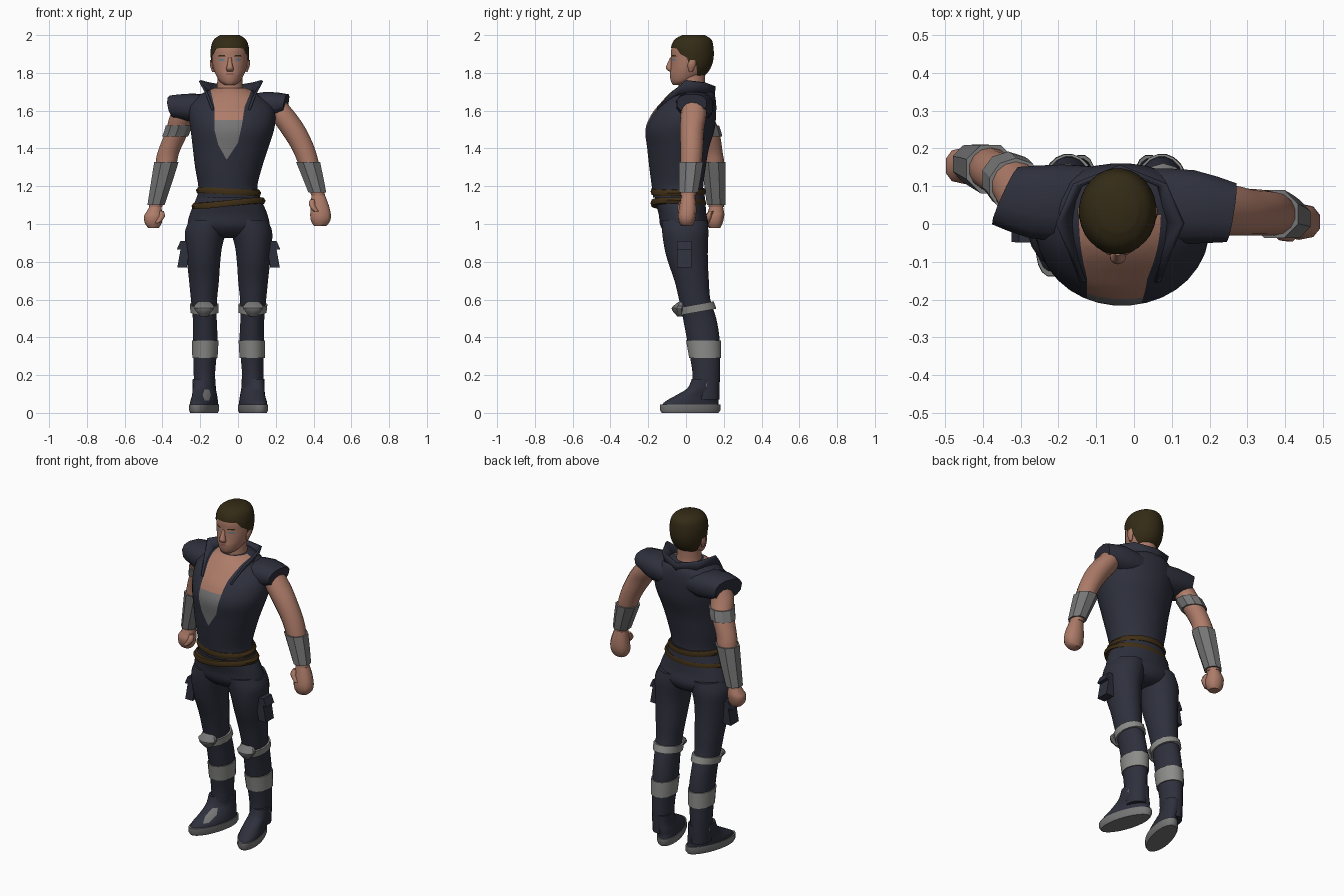
import bpy, bmesh, math
from mathutils import Vector

cube = bpy.data.objects.get("Cube")
if cube:
    bpy.data.objects.remove(cube)

X, Y, Z = Vector((1, 0, 0)), Vector((0, 1, 0)), Vector((0, 0, 1))
FRONT = -Y
MID = -0.05          # the body's own centre line
HEAD = -0.043


def material(name, *rgb):
    m = bpy.data.materials.new(name)
    m.use_nodes = True
    color = (*rgb, 1)
    m.diffuse_color = color
    m.node_tree.nodes["Principled BSDF"].inputs["Base Color"].default_value = color
    return m


navy = material("navy cloth", .027, .029, .045)
skin = material("skin", .42, .2, .14)
grey = material("grey padding", .18, .18, .18)
pale = material("pale grey strap", .26, .26, .25)
hair_brown = material("dark brown hair", .034, .024, .008)
leather = material("brown leather", .05, .028, .008)
eye_blue = material("grey blue eyes", .16, .2, .25)
lip_red = material("lips", .29, .11, .09)


def finish(name, bm, mat, angle=50):
    bmesh.ops.recalc_face_normals(bm, faces=bm.faces[:])
    me = bpy.data.meshes.new(name)
    bm.to_mesh(me)
    bm.free()
    me.materials.append(mat)
    ob = bpy.data.objects.new(name, me)
    bpy.context.collection.objects.link(ob)
    bpy.ops.object.select_all(action='DESELECT')
    ob.select_set(True)
    bpy.context.view_layer.objects.active = ob
    bpy.ops.object.shade_smooth_by_angle(angle=math.radians(angle))
    return ob


def spline(rows, steps):
    """Smooth interpolation of the rows."""
    out = []
    for i in range(len(rows) - 1):
        quad = [rows[max(i - 1, 0)], rows[i], rows[i + 1], rows[min(i + 2, len(rows) - 1)]]
        for k in range(steps):
            t = k / steps
            out.append([b + t / 2 * (c - a + t * (2 * a - 5 * b + 4 * c - d + t * (3 * (b - c) + d - a)))
                        for a, b, c, d in zip(*quad)])
    return out + [list(rows[-1])]


def loft(name, rows, mat, seg=20, steps=4, u=X, v=Y, power=1, warp=None, angle=50):
    """Skin over oval rings; each row is centre x, y, z and two radii."""
    bm = bmesh.new()
    rings = []
    for x, y, z, ra, rb in spline(rows, steps):
        ring = []
        for k in range(seg):
            a = math.tau * (k + .5) / seg
            c, s = math.cos(a), math.sin(a)
            p = Vector((x, y, z)) + u * ra * math.copysign(abs(c) ** power, c) \
                + v * rb * math.copysign(abs(s) ** power, s)
            if warp:
                p += warp(p)
            ring.append(bm.verts.new(p))
        rings.append(ring)
    for lo, hi in zip(rings, rings[1:]):
        for k in range(seg):
            j = (k + 1) % seg
            bm.faces.new((lo[k], lo[j], hi[j], hi[k]))
    bm.faces.new(rings[0])
    bm.faces.new(rings[-1])
    return finish(name, bm, mat, angle)


def band(name, rows, low, high, grow, mat, **kw):
    """Sleeve that follows a lofted limb between two heights."""
    dense = spline(rows, 12)
    pick = [min(dense, key=lambda r: abs(r[2] - h)) for h in (low, (low + high) / 2, high)]
    return loft(name, [(*r[:3], r[3] + grow, r[4] + grow) for r in pick], mat, steps=1, **kw)


def region(ob, poly, mat, axis, both=False, keep=False):
    """Cut a polygon through the faces turned to an axis and colour what lies inside."""
    def flat(p):
        return (p.y if axis.x else p.x), p.z

    def inside(p):
        a, b = flat(p)
        hit = False
        for (a0, b0), (a1, b1) in zip(poly, poly[1:] + poly[:1]):
            if (b0 > b) != (b1 > b) and a < a0 + (b - b0) * (a1 - a0) / (b1 - b0):
                hit = not hit
        return hit

    bm = bmesh.new()
    bm.from_mesh(ob.data)
    pad = .04
    box = [(min(q) - pad, max(q) + pad) for q in zip(*poly)]

    def chosen():
        return [f for f in bm.faces if (both or f.normal.dot(axis) > .02) and
                all(l <= c <= h for c, (l, h) in zip(flat(f.calc_center_median()), box))]

    for p, q in zip(poly, poly[1:] + poly[:1]):
        a, b = [Y * r[0] + Z * r[1] if axis.x else X * r[0] + Z * r[1] for r in (p, q)]
        faces = chosen()
        geom = faces + list({e for f in faces for e in f.edges}) + list({w for f in faces for w in f.verts})
        bmesh.ops.bisect_plane(bm, geom=geom, dist=1e-5, plane_co=a, plane_no=(b - a).cross(axis))
        bm.normal_update()
    if mat.name not in ob.data.materials:
        ob.data.materials.append(mat)
    slot = ob.data.materials.find(mat.name)
    picked = [f for f in chosen() if inside(f.calc_center_median())]
    for f in picked:
        f.material_index = slot
    if keep:
        bmesh.ops.delete(bm, geom=list(set(bm.faces) - set(picked)), context='FACES')
    bm.to_mesh(ob.data)
    bm.free()


def patch(x, z, w, h):
    return [(x - w, z), (x - w / 2, z - h), (x + w / 2, z - h), (x + w, z), (x + w / 2, z + h), (x - w / 2, z + h)]


# Sleeveless vest with an open neck over an undershirt
vest = loft("vest", [(MID, -.04, 1.14, .165, .135), (-.054, -.045, 1.2, .157, .137), (MID, -.045, 1.3, .178, .15),
                     (-.04, -.042, 1.4, .2, .164), (-.03, -.032, 1.5, .222, .184), (-.032, -.012, 1.58, .23, .172),
                     (-.038, .012, 1.64, .215, .148), (-.042, .03, 1.69, .15, .12), (-.042, .035, 1.72, .085, .085)],
            navy, seg=32)
region(vest, [(-.06, 1.34), (0, 1.43), (.02, 1.52), (.035, 1.62), (.08, 1.73), (-.15, 1.73),
              (-.125, 1.62), (-.125, 1.5), (-.105, 1.42)], skin, FRONT)
region(vest, [(-.06, 1.34), (0, 1.43), (.02, 1.52), (.022, 1.55), (-.125, 1.55), (-.125, 1.5), (-.105, 1.42)],
       grey, FRONT)

# Flared shoulder caps
loft("right_shoulder_cap", [(-.1, .05, 1.62, .1, .06), (-.22, .06, 1.615, .1, .077), (-.335, .075, 1.62, .078, .062)],
     navy, seg=12, steps=2, u=Y, v=Z, power=.8, warp=lambda p: X * (.45 * (p.y - .08) - .2 * (p.z - 1.62)))
loft("left_shoulder_cap", [(.02, .05, 1.62, .1, .06), (.14, .045, 1.625, .1, .077), (.255, .03, 1.64, .08, .048)],
     navy, seg=12, steps=2, u=Y, v=Z, power=.8, warp=lambda p: X * (.16 * (p.y - .03) + .2 * (p.z - 1.64)))

# Standing collar: pairs of lower and upper edge points, half of it mirrored
half = [((.085, -.15, 1.6), (.095, -.155, 1.615)), ((.105, -.07, 1.66), (.125, -.08, 1.695)),
        ((.11, .01, 1.675), (.16, 0, 1.762)), ((.09, .1, 1.675), (.115, .1, 1.75)), ((0, .14, 1.68), (0, .145, 1.73))]
flip = [[(-x, y, z) for x, y, z in pair] for pair in half[-2::-1]]
bm = bmesh.new()
strip = [[bm.verts.new(Vector(p) + X * -.037) for p in pair] for pair in half + flip]
for (a, b), (c, d) in zip(strip, strip[1:]):
    bm.faces.new((a, c, d, b))
collar = finish("collar", bm, navy, 30)
solid = collar.modifiers.new("thickness", 'SOLIDIFY')
solid.thickness = .012

# Neck and head
loft("neck", [(HEAD, .04, 1.64, .088, .085), (HEAD, .03, 1.72, .07, .072), (HEAD, .035, 1.82, .066, .07)], skin)
skull = [(HEAD, -.04, 1.737, .028, .03), (HEAD, -.02, 1.755, .054, .06), (HEAD, .006, 1.79, .075, .092),
         (HEAD, .022, 1.83, .089, .104), (HEAD, .03, 1.88, .095, .109), (HEAD, .03, 1.93, .094, .108),
         (HEAD, .034, 1.968, .078, .093), (HEAD, .036, 1.989, .045, .055)]
head = loft("head", skull, skin, seg=28)
for side in (-1, 1):
    eye = HEAD + side * .043
    region(head, patch(eye, 1.869, .019, .006), eye_blue, FRONT)
    region(head, [(eye - .022, 1.886), (eye + .022, 1.886), (eye + .016, 1.894), (eye - .016, 1.894)],
           hair_brown, FRONT)
region(head, patch(HEAD, 1.794, .026, .006), lip_red, FRONT)
loft("nose", [(HEAD, -.072, 1.882, .009, .012), (HEAD, -.084, 1.845, .014, .017), (HEAD, -.088, 1.823, .021, .019),
              (HEAD, -.078, 1.808, .016, .012)], skin, seg=10, steps=2)
hair = loft("hair", [(x, y + .003, z + .002 + max(0, z - 1.9) * .1, a + .007, b + .005) for x, y, z, a, b in skull[1:]],
            hair_brown, seg=28)
region(hair, [(-.2, 1.938), (-.05, 1.93), (-.03, 1.9), (.005, 1.88), (.015, 1.85), (.055, 1.84), (.06, 1.785),
              (.2, 1.785), (.2, 2.1), (-.2, 2.1)], hair_brown, X, both=True, keep=True)
for side, label in ((-1, "right"), (1, "left")):
    ear = HEAD + side * .094
    loft(label + "_ear", [(ear - side * .006, .025, 1.805, .006, .008), (ear, .03, 1.84, .012, .022),
                          (ear + side * .004, .035, 1.868, .008, .016)], skin, seg=10, steps=3)

# Arms, fists and forearm guards
arms = {
    "right": [(-.26, .06, 1.67, .05, .06), (-.295, .075, 1.58, .064, .065), (-.322, .112, 1.49, .063, .064),
              (-.368, .138, 1.38, .059, .056), (-.385, .147, 1.3, .056, .056), (-.437, .16, 1.09, .036, .04)],
    "left": [(.185, .045, 1.67, .05, .06), (.235, .04, 1.58, .075, .068), (.29, .032, 1.5, .073, .063),
             (.345, .03, 1.4, .063, .06), (.38, .025, 1.3, .054, .055), (.425, .012, 1.15, .037, .04)]}
cuffs = {"right": 1.105, "left": 1.17}
for label, rows in arms.items():
    side = -1 if label == "right" else 1
    loft(label + "_arm", rows, skin, seg=14)
    band(label + "_forearm_guard", rows, cuffs[label], 1.325, .012, grey, seg=8, angle=30)
    x, y, z = rows[-1][:3]
    base = 1 if side < 0 else 1.03
    fist = [(0, 0, z, .034, .036), (.008, -.002, z - .03, .044, .044), (.012, -.006, base + .04, .051, .048),
            (.012, -.008, base + .005, .047, .042), (.01, -.008, base - .02, .03, .03)]
    if side > 0:
        fist = [(a, b, h - .02 * (h < z), r * 1.12, q) for a, b, h, r, q in fist]
    loft(label + "_fist", [(x + side * a, y + b, h, r, q) for a, b, h, r, q in fist], skin, seg=10, steps=2, power=.8)
    loft(label + "_thumb", [(x - side * .03, y - .025, z - .02, .014, .014), (x - side * .034, y - .04, z - .05, .018, .016),
                            (x - side * .01, y - .045, z - .085, .015, .014)], skin, seg=8, steps=2)
band("right_arm_band", arms["right"], 1.46, 1.52, .01, grey, seg=10, angle=30)

# Hips and crossed belts
loft("hips", [(MID, -.035, 1.19, .152, .13), (MID, -.03, 1.12, .178, .133), (MID, -.018, 1.05, .207, .127),
              (MID, -.008, .99, .214, .128), (MID, 0, .945, .15, .1), (MID, .005, .925, .06, .06)], navy, seg=28)
belts = (("upper_belt", 1.172, .162, -.07), ("lower_belt", 1.11, .185, .13))
for name, z, r, tilt in belts:
    loft(name, [(MID, -.04, z - .016, r + .006, .143), (MID, -.04, z, r + .012, .148), (MID, -.04, z + .016, r, .143)],
         leather, seg=28, steps=1, warp=lambda p: Z * tilt * (p.x - MID) * (.5 - 2 * p.y))

# Legs, boots, straps and thigh pockets, built once for each side
for side, label in ((-1, "right"), (1, "left")):
    def place(rows):
        return [(MID + side * d, *rest) for d, *rest in rows]

    leg = place([(.108, -.008, 1.02, .1, .122), (.122, -.004, .96, .11, .124), (.131, 0, .88, .098, .117),
                 (.132, .01, .8, .089, .107), (.13, .03, .7, .08, .092), (.13, .046, .6, .07, .084),
                 (.126, .072, .5, .064, .089), (.123, .09, .4, .065, .088), (.125, .1, .3, .062, .08),
                 (.128, .107, .2, .057, .073), (.126, .105, .07, .055, .072)])
    loft(label + "_leg", leg, navy, seg=20)
    band(label + "_knee_strap", leg, .535, .575, .01, pale, seg=14, warp=lambda p: Z * .18 * (p.y - .06))
    loft(label + "_knee_pad", place([(.13, -.03, .51, .02, .015), (.13, -.035, .545, .05, .04), (.13, -.033, .565, .056, .036),
                                     (.13, -.02, .59, .03, .015)]), grey, seg=10, steps=2, angle=30)
    band(label + "_shin_strap", leg, .29, .38, .006, pale)

    def turn_out(p):
        return X * side * .25 * (.12 - p.y)

    boot = loft(label + "_boot", place([(.105, .022, .035, .066, .155), (.107, .03, .06, .065, .142),
                                        (.112, .06, .092, .06, .116), (.122, .092, .13, .058, .086),
                                        (.125, .105, .18, .058, .075)]), navy, seg=24, warp=turn_out)
    loft(label + "_sole", place([(.105, .022, 0, .063, .152), (.105, .022, .015, .07, .162), (.105, .022, .045, .069, .161)]),
         grey, seg=24, steps=1, warp=turn_out)
    # Worn patches on the boot
    region(boot, patch(.12, .145, .016, .018), grey, X * side)
    region(boot, patch(.155, .095, .02, .02), leather, X * side)
    if side < 0:
        region(boot, patch(-.165, .095, .022, .03), grey, FRONT)

    # Thigh pocket with a flap
    for part, low, high, out in (("pocket", .77, .88, .228), ("pocket_flap", .865, .91, .231)):
        loft(f"{label}_{part}", place([(out + .018, -.01, low, .028, .042), (out, -.01, high, .026, .043)]), navy,
             seg=4, steps=1, power=.3, angle=30)
